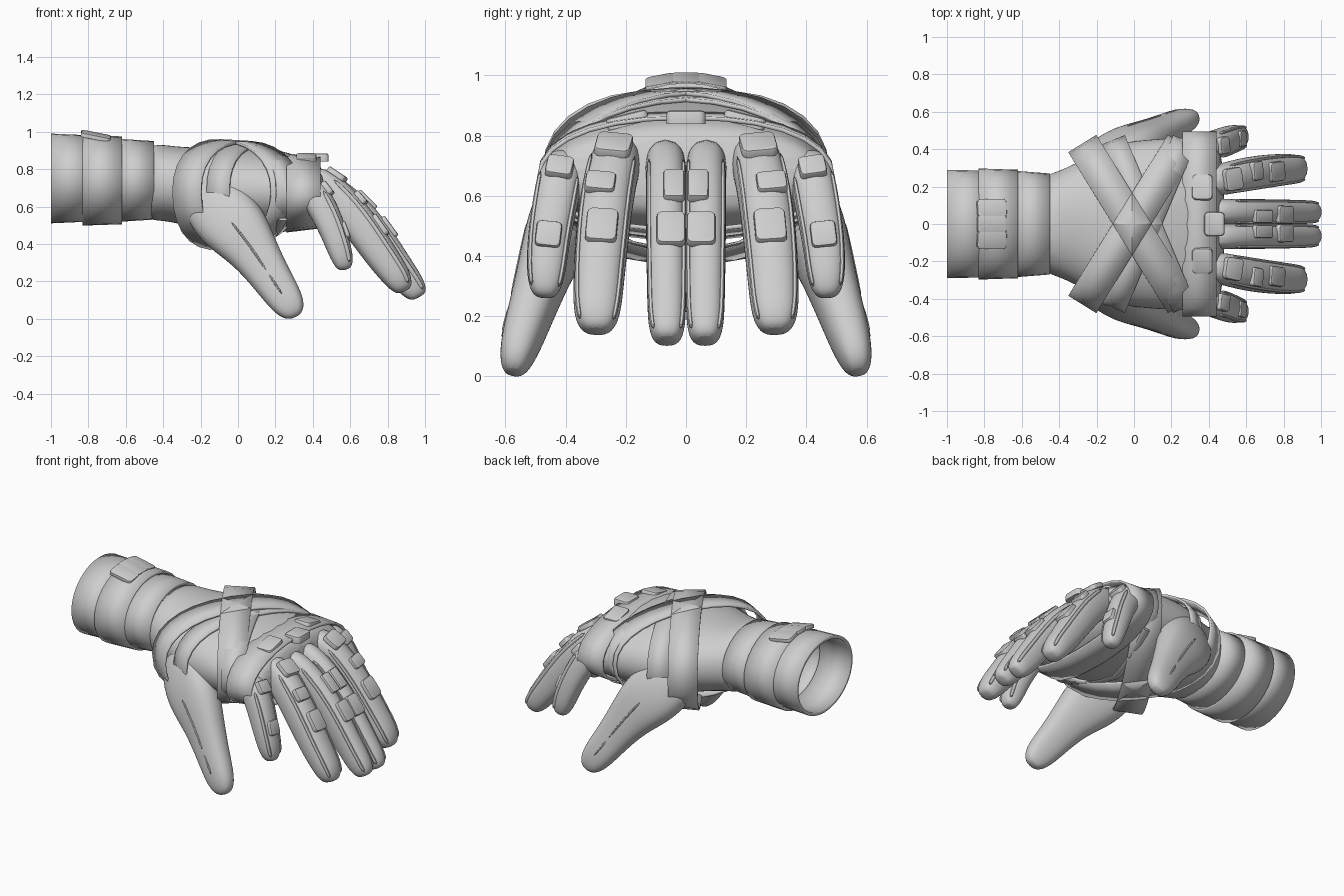
import bpy, bmesh, math
from mathutils import Vector, Matrix

cube = bpy.data.objects.get("Cube")
if cube:
    bpy.data.objects.remove(cube)

mat = bpy.data.materials.new("light grey")
mat.use_nodes = True
GREY = (0.62, 0.62, 0.62, 1)
mat.diffuse_color = GREY
mat.node_tree.nodes["Principled BSDF"].inputs["Base Color"].default_value = GREY


def finish(name, bm, mirror=False, subsurf=0, thick=0):
    bmesh.ops.recalc_face_normals(bm, faces=bm.faces)
    me = bpy.data.meshes.new(name)
    bm.to_mesh(me)
    bm.free()
    me.materials.append(mat)
    ob = bpy.data.objects.new(name, me)
    bpy.context.scene.collection.objects.link(ob)
    if subsurf:
        mod = ob.modifiers.new("Smooth", "SUBSURF")
        mod.levels = mod.render_levels = subsurf
    if thick:
        ob.modifiers.new("Thickness", "SOLIDIFY").thickness = thick
    if mirror:
        mod = ob.modifiers.new("Mirror", "MIRROR")
        mod.use_axis = (False, True, False)
        mod.use_mirror_merge = False
    bpy.ops.object.select_all(action="DESELECT")
    ob.select_set(True)
    bpy.context.view_layer.objects.active = ob
    bpy.ops.object.shade_smooth_by_angle(angle=math.radians(40))


def power(v, e):
    return math.copysign(abs(v) ** e, v)


def bridge(bm, rings, caps):
    for a, b in zip(rings, rings[1:]):
        for i in range(len(a)):
            j = (i + 1) % len(a)
            bm.faces.new((a[i], a[j], b[j], b[i]))
    if caps:
        bm.faces.new(rings[0])
        bm.faces.new(rings[-1])


def frame(path, i):
    """Tangent, side and outward normal at a station of a path."""
    a, b = path[max(i - 1, 0)], path[min(i + 1, len(path) - 1)]
    t = (Vector(b[:3]) - Vector(a[:3])).normalized()
    side = (Vector((0, 1, 0)) - t * t.y).normalized()
    return t, side, t.cross(side)


def loft(name, path, sides=12, e=0.8, subsurf=2, mirror=True):
    """Skin along stations (x, y, z, half width, half depth)."""
    bm = bmesh.new()
    rings = []
    for i, (x, y, z, w, d) in enumerate(path):
        t, s, n = frame(path, i)
        ring = []
        for k in range(sides):
            a = math.tau * k / sides
            ring.append(bm.verts.new(Vector((x, y, z)) + s * w * power(math.cos(a), e)
                                     + n * d * power(math.sin(a), e)))
        rings.append(ring)
    bridge(bm, rings, True)
    finish(name, bm, mirror, subsurf)


def tube(name, x0, x1, r0, r1, z=0.74, sides=32):
    """Open sleeve along x; r is (half width, half height)."""
    bm = bmesh.new()
    rings = [[bm.verts.new((x, r[0] * math.cos(math.tau * k / sides),
                            z + r[1] * math.sin(math.tau * k / sides)))
              for k in range(sides)] for x, r in ((x0, r0), (x1, r1))]
    bridge(bm, rings, False)
    finish(name, bm, thick=0.02)


def strap(name, x0, slope, half, hy, zc, top, bottom, mirror=True, drop=0.0, sides=28):
    """Closed ribbon around the palm, slanted, with its width square to its run."""
    bm = bmesh.new()
    rings = []
    for sx in (-1, 1):
        ring = []
        for k in range(sides):
            a = math.tau * k / sides
            y, s = hy * power(math.cos(a), 0.9), power(math.sin(a), 0.9)
            x = x0 + slope * y + sx * half
            z = zc + (s * (top - drop * x) if s > 0 else s * (bottom - 0.12 * x))
            ring.append(bm.verts.new((x, y - sx * half * slope, z)))
        rings.append(ring)
    bridge(bm, rings, False)
    finish(name, bm, mirror, thick=0.014)


def pad(name, centre, axes, size, mirror=True):
    """Rounded armour pad; axes are its length, width and thickness directions."""
    bm = bmesh.new()
    bmesh.ops.create_cube(bm, size=1)
    bmesh.ops.scale(bm, vec=size, verts=bm.verts)
    upright = [e for e in bm.edges if abs((e.verts[0].co - e.verts[1].co).z) > size[2] / 2]
    bmesh.ops.bevel(bm, geom=upright, offset=min(size[:2]) * 0.2, segments=3, affect="EDGES", profile=0.5)
    rim = [e for e in bm.edges if all(v.co.z > 0 for v in e.verts)]
    bmesh.ops.bevel(bm, geom=rim, offset=size[2] * 0.3, segments=2, affect="EDGES", profile=0.5)
    rot = Matrix(axes).transposed()
    for v in bm.verts:
        v.co = rot @ v.co + Vector(centre)
    finish(name, bm, mirror)


# Hollow forearm sleeve with overlapping bands
tube("forearm_cuff", -1.0, -0.78, (0.29, 0.24), (0.285, 0.23), 0.75)
tube("forearm_band", -0.83, -0.62, (0.297, 0.242), (0.29, 0.235))
tube("wrist_sleeve", -0.64, -0.45, (0.285, 0.222), (0.27, 0.21))
X, Y = Vector((1, 0, 0)), Vector((0, 1, 0))
tilt = Vector((1, 0, -0.2)).normalized()
for n, (y, roll) in enumerate(((0, 0), (0.085, -0.2))):
    across = Vector((0, 1, roll)).normalized()
    across = (across - tilt * across.dot(tilt)).normalized()
    pad(f"cuff_plate_{n + 1}", (-0.76, y, 0.985 - 0.008 * n), (tilt, across, tilt.cross(across)),
        (0.16, 0.1, 0.022), n > 0)

# Palm and wrist
loft("palm", [(-0.5, 0, 0.73, 0.265, 0.205), (-0.42, 0, 0.73, 0.275, 0.205), (-0.28, 0, 0.71, 0.345, 0.205),
              (-0.1, 0, 0.69, 0.44, 0.24), (0.1, 0, 0.69, 0.46, 0.24), (0.3, 0, 0.67, 0.47, 0.21),
              (0.42, 0, 0.68, 0.46, 0.17), (0.48, 0, 0.69, 0.4, 0.12)], 20, 0.93, 2, False)

# Thumb on each side, with raised seam
thumb = [(-0.24, 0.28, 0.7, 0.07, 0.1), (-0.14, 0.35, 0.62, 0.11, 0.18), (-0.02, 0.42, 0.5, 0.115, 0.19),
         (0.08, 0.465, 0.37, 0.095, 0.14), (0.17, 0.51, 0.23, 0.08, 0.112),
         (0.25, 0.55, 0.11, 0.07, 0.1), (0.295, 0.57, 0.04, 0.052, 0.075), (0.308, 0.575, 0.008, 0.025, 0.03)]
loft("thumb", thumb)
for part, ids in (("lower", (2, 3, 4)), ("tip", (4, 5))):
    seam = []
    for i in ids:
        p = Vector(thumb[i][:3]) + frame(thumb, i)[1] * thumb[i][3] * 0.95
        seam.append((*p, 0.008, 0.008))
    loft("thumb_seam_" + part, seam, 6, 1, 1)

# Fingers: station lists from knuckle to tip
fingers = {
    "inner_finger": [(0.38, 0.07, 0.72, 0.07, 0.1), (0.5, 0.066, 0.68, 0.07, 0.098),
                     (0.63, 0.065, 0.575, 0.07, 0.094), (0.74, 0.065, 0.44, 0.07, 0.094),
                     (0.835, 0.064, 0.3, 0.068, 0.088), (0.92, 0.064, 0.185, 0.066, 0.08),
                     (0.96, 0.063, 0.135, 0.054, 0.06), (0.97, 0.063, 0.115, 0.03, 0.035)],
    "middle_finger": [(0.36, 0.22, 0.74, 0.08, 0.1), (0.48, 0.24, 0.695, 0.088, 0.1),
                      (0.59, 0.265, 0.585, 0.092, 0.1), (0.69, 0.28, 0.45, 0.092, 0.097),
                      (0.775, 0.29, 0.325, 0.088, 0.09), (0.85, 0.295, 0.225, 0.083, 0.08),
                      (0.88, 0.297, 0.17, 0.066, 0.06), (0.89, 0.298, 0.145, 0.035, 0.035)],
    "outer_finger": [(0.34, 0.4, 0.72, 0.07, 0.085), (0.42, 0.42, 0.65, 0.077, 0.085),
                     (0.475, 0.44, 0.55, 0.077, 0.08), (0.515, 0.457, 0.45, 0.073, 0.072),
                     (0.55, 0.465, 0.35, 0.068, 0.066), (0.567, 0.468, 0.29, 0.054, 0.052),
                     (0.572, 0.47, 0.26, 0.03, 0.03)],
}
# Pads as (station, length, width, shift inward) on each finger
pads = {
    "inner_finger": [(2, 0.13, 0.07, 0.025), (3, 0.13, 0.095, 0.015)],
    "middle_finger": [(1, 0.11, 0.12, 0), (2, 0.08, 0.1, -0.02), (3, 0.13, 0.105, 0)],
    "outer_finger": [(1, 0.08, 0.09, 0), (3, 0.09, 0.085, 0)],
}
for name, path in fingers.items():
    loft(name, path)
    for n, (i, length, width, shift) in enumerate(pads[name]):
        t, s, up = frame(path, i)
        centre = Vector(path[i][:3]) + up * (path[i][4] - 0.008) - s * shift
        pad(f"{name}_pad_{n + 1}", centre, (t, s, up), (length, width, 0.03))
    # Raised trim down both flanks
    for label, sg in (("left", 1), ("right", -1)):
        trim = []
        for i in range(1, len(path) - 1):
            t, s, up = frame(path, i)
            x, y, z, w, d = path[i]
            trim.append((*(Vector((x, y, z)) + s * sg * w * 0.82 + up * d * 0.6), 0.01, 0.014))
        loft(f"{name}_{label}_trim", trim, 6, 1, 1)

# Crossed straps over the hand and the band behind the knuckles
strap("crossed_strap_wide", -0.01, 0.62, 0.075, 0.43, 0.68, 0.275, 0.3, drop=0.06)
strap("crossed_strap_steep", 0.08, 0.42, 0.06, 0.45, 0.68, 0.262, 0.23, drop=0.1)
strap("knuckle_strap", 0.35, 0, 0.09, 0.495, 0.66, 0.25, 0.23, False, drop=0.1)

# Knuckle pads on the band
pad("centre_knuckle_pad", (0.43, 0, 0.862), (X, Y, X.cross(Y)), (0.11, 0.13, 0.045), False)
lean = Vector((0, 1, -0.25)).normalized()
pad("side_knuckle_pad", (0.365, 0.195, 0.853), (X, lean, X.cross(lean)), (0.11, 0.14, 0.04))

# Thin cords slung under the palm
for n, (x, z) in enumerate(((0.02, 0.4), (0.14, 0.42))):
    bm = bmesh.new()
    rings = []
    for k in range(-4, 5):
        centre = Vector((x + 0.025 * abs(k), 0.1 * k, z + 0.007 * k * k))
        rings.append([bm.verts.new(centre + Vector((0.025 * math.cos(a), 0, 0.007 * math.sin(a))))
                      for a in (math.tau * j / 8 for j in range(8))])
    bridge(bm, rings, True)
    finish(f"under_cord_{n + 1}", bm)
